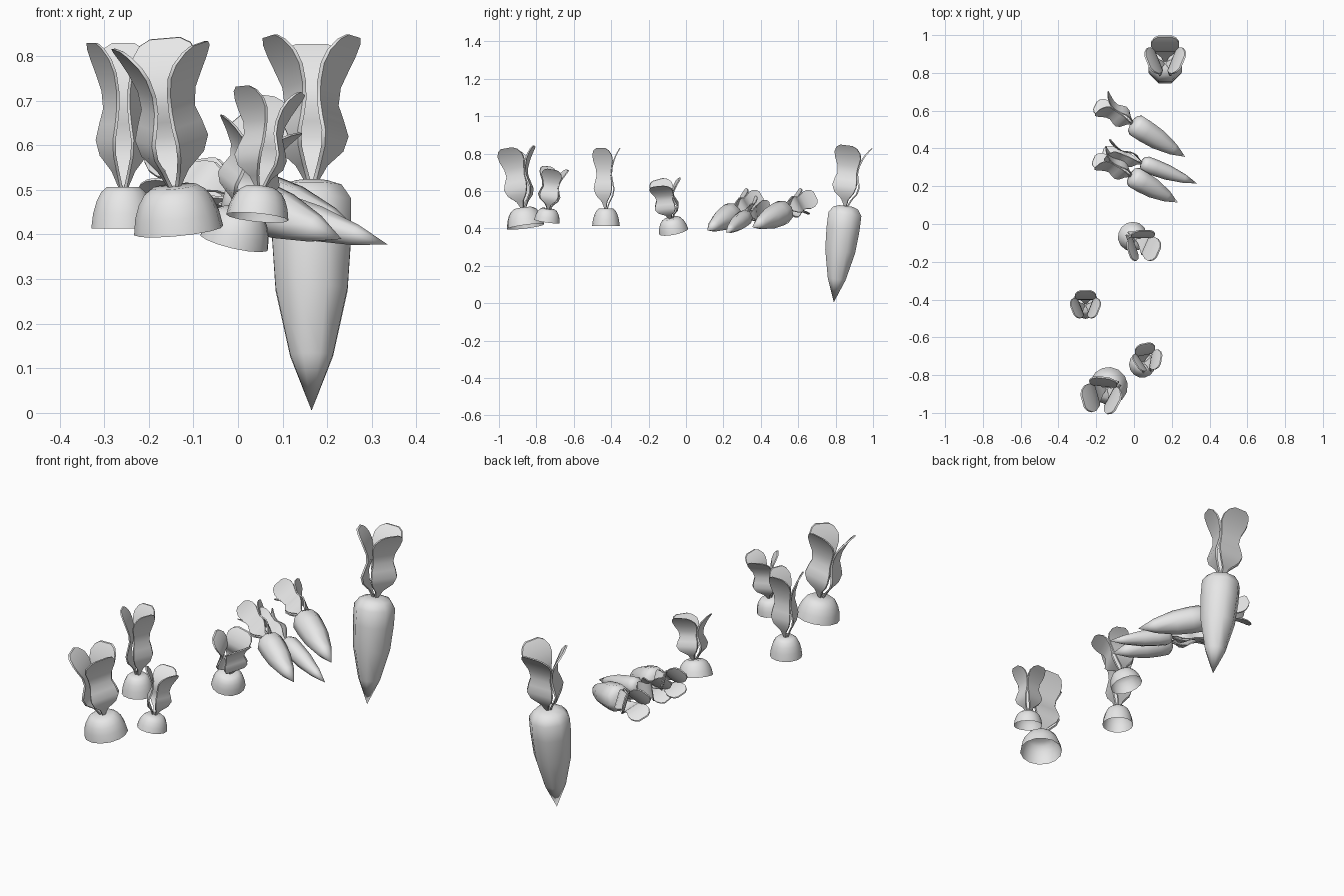
import bpy, bmesh, math
from mathutils import Vector, Matrix

cube = bpy.data.objects.get("Cube")
if cube:
    bpy.data.objects.remove(cube, do_unlink=True)

grey = bpy.data.materials.new("plain_grey")
grey.use_nodes = True
grey.diffuse_color = (0.8, 0.8, 0.8, 1)
grey.node_tree.nodes["Principled BSDF"].inputs["Base Color"].default_value = (0.8, 0.8, 0.8, 1)

# Profiles run from crown to bottom: (radius, height)
WHOLE_ROOT = [(0.4, 0), (0.76, -0.022), (1, -0.085), (1, -0.24),
              (0.91, -0.47), (0.54, -0.76), (0, -1)]
BURIED_ROOT = [(0.5, 0), (0.69, -0.13), (0.83, -0.34), (0.94, -0.64), (1, -1)]
# Leaf rows: (height, distance from the axis, half width)
LEAF = [(0, 0.01, 0.007), (0.035, 0.026, 0.02), (0.07, 0.05, 0.055),
        (0.105, 0.057, 0.069), (0.14, 0.048, 0.064), (0.175, 0.039, 0.054),
        (0.215, 0.042, 0.06), (0.255, 0.056, 0.074), (0.285, 0.072, 0.074),
        (0.31, 0.09, 0.058), (0.322, 0.1, 0.034)]
LEAF_TURNS = (0, 112, -112)


def finish(bm, name, frame, angle):
    mesh = bpy.data.meshes.new(name)
    bm.to_mesh(mesh)
    bm.free()
    obj = bpy.data.objects.new(name, mesh)
    bpy.context.collection.objects.link(obj)
    obj.matrix_world = frame
    mesh.materials.append(grey)
    bpy.ops.object.select_all(action='DESELECT')
    obj.select_set(True)
    bpy.context.view_layer.objects.active = obj
    bpy.ops.object.shade_smooth_by_angle(angle=math.radians(angle))


def root(name, frame, profile, sides, radius, depth):
    bm = bmesh.new()
    rings = []
    for r, z in profile:
        angles = [(j + 0.5) * math.tau / sides for j in range(sides)]
        rings.append([bm.verts.new((r * radius * math.cos(a), r * radius * math.sin(a), z * depth))
                      for a in angles])
    bm.faces.new(rings[0])
    for top, low in zip(rings, rings[1:]):
        for j in range(sides):
            k = (j + 1) % sides
            bm.faces.new((top[j], low[j], low[k], top[k]))
    bmesh.ops.remove_doubles(bm, verts=bm.verts, dist=0.0001)
    finish(bm, name, frame, 48)


def leaf(name, frame, turn, wide, tall):
    # A wavy strip, doubled to give it crisp edges
    bm = bmesh.new()
    spin = Matrix.Rotation(math.radians(turn), 4, 'Z')
    half = 0.0045 * wide
    front, rear = [[[bm.verts.new(spin @ Vector((s * w * wide, r * wide + side, h * tall)))
                     for s in (-1, 1)] for h, r, w in LEAF] for side in (-half, half)]
    for rows in (front, rear):
        for a, b in zip(rows, rows[1:]):
            bm.faces.new((a[0], a[1], b[1], b[0]))
    outline = [[rows[i][0] for i in range(len(rows))] + [rows[i][1] for i in reversed(range(len(rows)))]
               for rows in (front, rear)]
    count = len(outline[0])
    for i in range(count):
        k = (i + 1) % count
        bm.faces.new((outline[0][i], outline[0][k], outline[1][k], outline[1][i]))
    bmesh.ops.recalc_face_normals(bm, faces=bm.faces)
    finish(bm, name, frame, 40)


def plant(name, crown, axis, back, wide, tall, radius, depth, whole):
    # Local z follows the root axis, local y points at the first leaf
    z = Vector(axis).normalized()
    y = Vector(back)
    y = (y - z * y.dot(z)).normalized()
    x = y.cross(z)
    frame = Matrix.Translation(crown) @ Matrix((x, y, z)).transposed().to_4x4()
    root(name + "_root", frame, WHOLE_ROOT if whole else BURIED_ROOT,
         8 if whole else 14, radius, depth)
    for i, turn in enumerate(LEAF_TURNS):
        leaf(f"{name}_leaf_{i + 1}", frame, turn, wide, tall)


# Standing whole carrot
plant("standing_carrot", (0.165, 0.855, 0.52), (0, 0.065, 0.515), (0, 1, 0),
      1, 1, 0.096, 0.519, True)

# Lying whole carrots, given by crown and tip
for name, crown, tip, back, wide, radius in [
        ("lying_carrot_back", (-0.01, 0.535, 0.495), (0.272, 0.355, 0.407), (-0.37, -0.57, 0.7), 0.68, 0.065),
        ("lying_carrot_middle", (0.04, 0.325, 0.465), (0.335, 0.214, 0.378), (-0.2, -0.3, -0.9), 0.55, 0.044),
        ("lying_carrot_front", (-0.017, 0.257, 0.487), (0.232, 0.114, 0.39), (-0.37, -0.57, 0.7), 0.64, 0.061)]:
    axis = Vector(crown) - Vector(tip)
    plant(name, crown, axis, back, wide, 0.64, radius, axis.length, True)

# Half buried carrots, open underneath
plant("buried_carrot_leaning", (0.008, -0.08, 0.455), (0.23, -0.2, 1), (0, 1, 0),
      0.86, 0.63, 0.079, 0.075, False)
plant("buried_carrot_upright", (-0.257, -0.428, 0.507), (0, 0, 1), (0, 1, 0),
      0.75, 1, 0.074, 0.094, False)
plant("buried_carrot_small", (0.05, -0.735, 0.505), (0.1, 0.14, 1), (-0.2, 1, 0),
      0.73, 0.68, 0.07, 0.068, False)
plant("buried_carrot_large", (-0.143, -0.87, 0.508), (-0.1, -0.13, 1), (0.12, 1, 0),
      1, 1, 0.101, 0.1, False)
